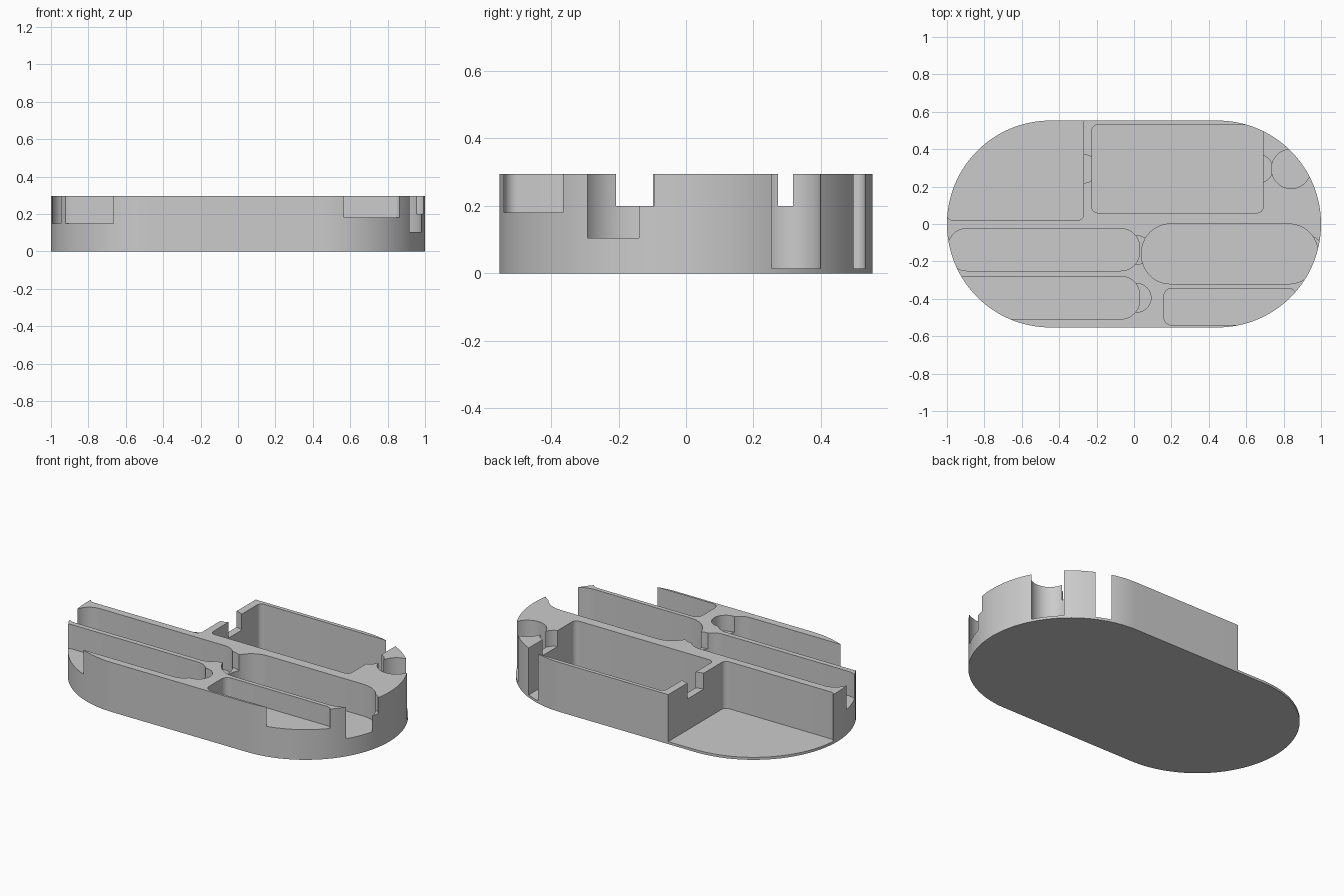
import bpy, bmesh, math

if "Cube" in bpy.data.objects:
    bpy.data.objects.remove(bpy.data.objects["Cube"], do_unlink=True)

HEIGHT = 0.295
TOP = 0.4  # cutters rise past the tray top

grey = bpy.data.materials.new("plain grey")
grey.use_nodes = True
colour = (0.6, 0.6, 0.6, 1)
grey.diffuse_color = colour
grey.node_tree.nodes["Principled BSDF"].inputs["Base Color"].default_value = colour


def rounded_block(name, x0, x1, y0, y1, radius, z0, z1, steps=12):
    """Upright block with a rounded-rectangle outline."""
    corners = [(x1 - radius, y1 - radius), (x0 + radius, y1 - radius),
               (x0 + radius, y0 + radius), (x1 - radius, y0 + radius)]
    bm = bmesh.new()
    ring = []
    for quarter, (cx, cy) in enumerate(corners):
        for i in range(steps + 1):
            a = (quarter + i / steps) * math.pi / 2
            ring.append(bm.verts.new((cx + radius * math.cos(a), cy + radius * math.sin(a), z0)))
    bmesh.ops.remove_doubles(bm, verts=ring, dist=0.0005)
    base = bm.faces.new([v for v in ring if v.is_valid])
    top = bmesh.ops.extrude_face_region(bm, geom=[base])["geom"]
    bmesh.ops.translate(bm, vec=(0, 0, z1 - z0), verts=[g for g in top if isinstance(g, bmesh.types.BMVert)])
    bmesh.ops.recalc_face_normals(bm, faces=bm.faces)
    mesh = bpy.data.meshes.new(name)
    bm.to_mesh(mesh)
    bm.free()
    mesh.materials.append(grey)
    obj = bpy.data.objects.new(name, mesh)
    bpy.context.collection.objects.link(obj)
    return obj


def round_hole(name, x, y, radius, floor):
    return rounded_block(name, x - radius, x + radius, y - radius, y + radius, radius, floor, TOP)


# Tray body
tray = rounded_block("tray", -1, 1, -0.553, 0.553, 0.553, 0, HEIGHT, 32)

# Compartments: x range, y range, corner radius, floor height
compartments = {
    "open_corner": (-1.0, -0.27, 0.02, 0.7, 0.03, 0.015),
    "large_pocket": (-0.225, 0.69, 0.06, 0.53, 0.03, 0.015),
    "middle_slot": (-0.995, 0.03, -0.25, -0.025, 0.1, 0.15),
    "front_slot": (-0.995, 0.03, -0.508, -0.28, 0.1, 0.15),
    "wide_slot": (0.04, 0.983, -0.32, 0.0, 0.155, 0.105),
    "small_pocket": (0.16, 0.868, -0.54, -0.345, 0.04, 0.18),
}
cutters = [rounded_block(n + "_cutter", *dims, TOP) for n, dims in compartments.items()]

# Round well and shallow finger notches
cutters.append(round_hole("round_well_cutter", 0.84, 0.295, 0.105, 0.015))
for x, y in [(-0.27, 0.295), (0.665, 0.295), (0.015, -0.395), (0.015, -0.139), (0.93, -0.139)]:
    cutters.append(round_hole("finger_notch_cutter", x, y, 0.076, 0.2))

# Carve the tray, then drop the cutters
for cutter in cutters:
    cutter.hide_render = True
    mod = tray.modifiers.new(cutter.name, "BOOLEAN")
    mod.operation = "DIFFERENCE"
    mod.solver = "EXACT"
    mod.object = cutter
graph = bpy.context.evaluated_depsgraph_get()
carved = bpy.data.meshes.new_from_object(tray.evaluated_get(graph))
tray.modifiers.clear()
tray.data = carved
for cutter in cutters:
    bpy.data.objects.remove(cutter, do_unlink=True)

# Smooth the curved walls, keep the rims sharp
bpy.ops.object.select_all(action="DESELECT")
tray.select_set(True)
bpy.context.view_layer.objects.active = tray
bpy.ops.object.shade_smooth_by_angle(angle=math.radians(30))
